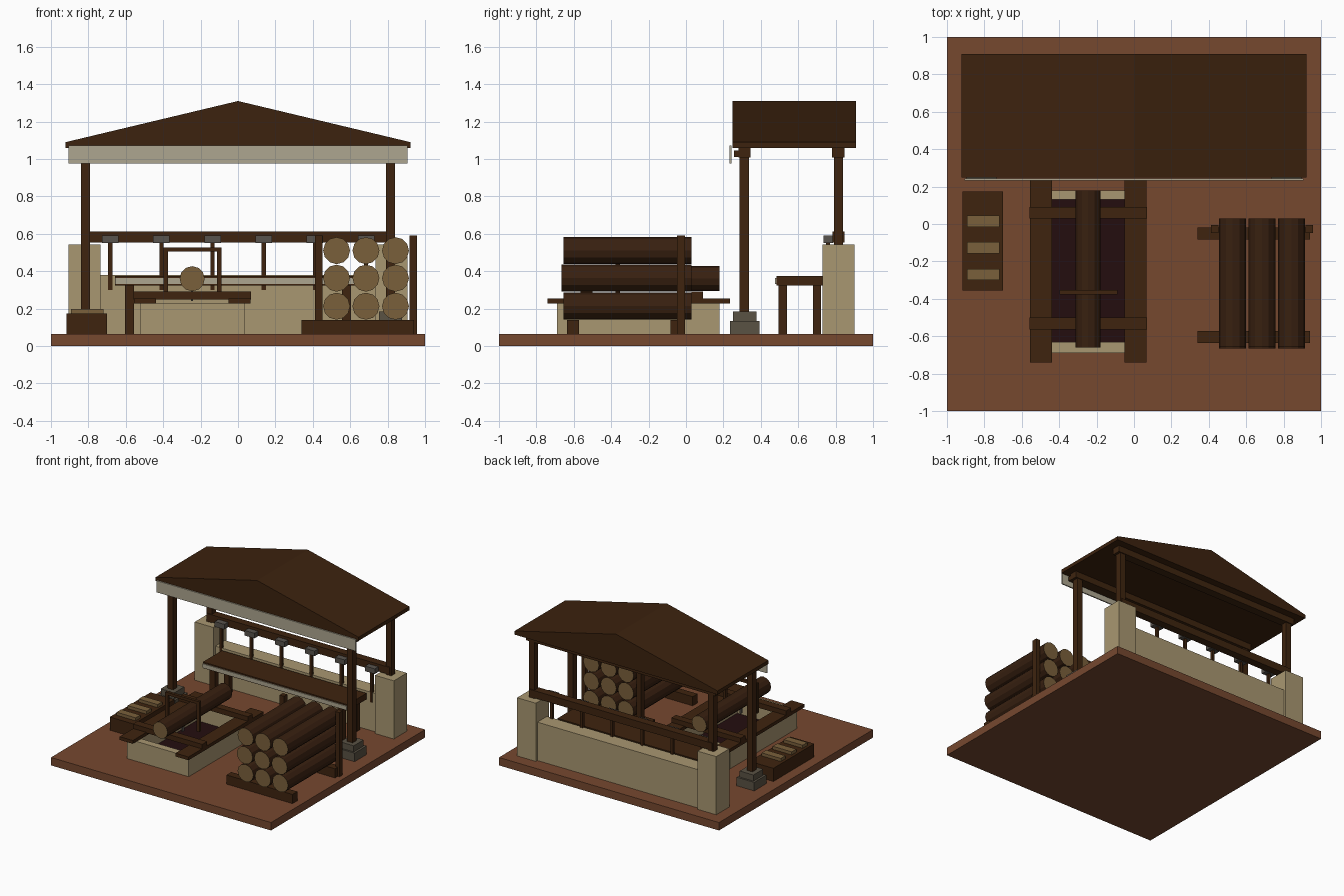
import bpy, bmesh, math

if "Cube" in bpy.data.objects:
    bpy.data.objects.remove(bpy.data.objects["Cube"])


def material(name, rgb):
    m = bpy.data.materials.new(name)
    lin = [((c / 255 + 0.055) / 1.055) ** 2.4 if c > 10 else c / 3294 for c in rgb]
    m.diffuse_color = (*lin, 1)
    m.use_nodes = True
    m.node_tree.nodes["Principled BSDF"].inputs["Base Color"].default_value = m.diffuse_color
    return m


EARTH = material("red earth", (118, 72, 47))
WOOD = material("dark timber", (62, 36, 15))
ROOF = material("roof brown", (60, 34, 14))
BARK = material("bark", (56, 32, 16))
CUT = material("cut wood", (122, 96, 59))
PLASTER = material("cream masonry", (169, 151, 113))
STONE = material("grey stone", (90, 82, 68))
PALE = material("pale trim", (174, 166, 144))
PIT = material("pit shadow", (36, 13, 15))
IRON = material("iron", (88, 83, 77))


def finish(name, bm, *mats):
    bmesh.ops.recalc_face_normals(bm, faces=bm.faces)
    me = bpy.data.meshes.new(name)
    bm.to_mesh(me)
    bm.free()
    for m in mats:
        me.materials.append(m)
    ob = bpy.data.objects.new(name, me)
    bpy.context.collection.objects.link(ob)
    return ob


def box(name, mat, x, y, z):
    """Box from (min, max) ranges on each axis."""
    bm = bmesh.new()
    bmesh.ops.create_cube(bm, size=1)
    for v in bm.verts:
        v.co = [r[0] if c < 0 else r[1] for c, r in zip(v.co, (x, y, z))]
    return finish(name, bm, mat)


def mirrored(name, mat, x, y, z):
    box(name + "_left", mat, (-x[1], -x[0]), y, z)
    box(name + "_right", mat, x, y, z)


def log(name, x, z, r, y):
    """Log lying along y with pale cut ends."""
    bm = bmesh.new()
    bmesh.ops.create_cone(bm, cap_ends=True, segments=12, radius1=r, radius2=r,
                          depth=y[1] - y[0])
    for v in bm.verts:
        a, b, c = v.co
        v.co = (x + a, (y[0] + y[1]) / 2 + c, z + b)
    bm.normal_update()
    for f in bm.faces:
        f.material_index = 1 if abs(f.normal.y) > 0.9 else 0
    return finish(name, bm, BARK, CUT)


G = 0.065  # top of the base slab
box("base", EARTH, (-1, 1), (-1, 1), (0, G))

# Saw pit: four masonry walls, dark floor, rails and cross bars
for i, x in enumerate([(-0.525, -0.465), (-0.025, 0.035)]):
    box(f"pit_side_wall_{i}", PLASTER, x, (-0.69, 0.18), (G, 0.228))
for i, y in enumerate([(-0.69, -0.63), (0.13, 0.18)]):
    box(f"pit_end_wall_{i}", PLASTER, (-0.465, -0.025), y, (G, 0.228))
box("pit_floor", PIT, (-0.465, -0.025), (-0.63, 0.13), (G, 0.08))
for i, x in enumerate([(-0.557, -0.438), (-0.05, 0.068)]):
    box(f"pit_rail_{i}", WOOD, x, (-0.74, 0.235), (0.228, 0.255))
for i, y in enumerate([(-0.565, -0.5), (0.03, 0.09)]):
    box(f"pit_cross_bar_{i}", WOOD, (-0.56, 0.07), y, (0.25, 0.292))
log("sawn_log", -0.245, 0.36, 0.067, (-0.66, 0.18))

# Frame saw standing over the log
SY = (-0.378, -0.354)
box("saw_top_bar", WOOD, (-0.397, -0.087), SY, (0.505, 0.528))
box("saw_arm_left", WOOD, (-0.397, -0.373), SY, (0.28, 0.505))
box("saw_arm_right", WOOD, (-0.111, -0.087), SY, (0.28, 0.505))
box("saw_blade", IRON, (-0.25, -0.24), SY, (0.24, 0.32))

# Low crate with cut boards
box("crate", WOOD, (-0.917, -0.7), (-0.355, 0.175), (G, 0.173))
for i, y in enumerate([-0.27, -0.127, 0.015]):
    box(f"crate_board_{i}", CUT, (-0.893, -0.72), (y - 0.03, y + 0.03), (0.173, 0.198))

# Log stack on skids with retaining stakes
for row, z in enumerate([0.213, 0.363, 0.51]):
    for col, x in enumerate([0.527, 0.684, 0.842]):
        front = -0.665 if row == 1 else -0.655
        log(f"stack_log_{row}_{col}", x, z, 0.072, (front, 0.03))
for i, y in enumerate([(-0.635, -0.572), (-0.083, -0.02)]):
    box(f"skid_{i}", WOOD, (0.34, 0.94), y, (G, 0.14))
for i, x in enumerate([(0.412, 0.452), (0.918, 0.956)]):
    box(f"stake_{i}", WOOD, x, (-0.048, -0.006), (G, 0.592))

# Shed supports: stone footings, posts, masonry piers and low back wall
mirrored("footing", STONE, (0.735, 0.895), (0.235, 0.393), (G, 0.135))
mirrored("footing_cap", STONE, (0.753, 0.877), (0.25, 0.378), (0.135, 0.185))
mirrored("front_post", WOOD, (0.79, 0.84), (0.287, 0.337), (0.185, 1.02))
mirrored("pier", PLASTER, (0.735, 0.905), (0.73, 0.9), (G, 0.543))
mirrored("back_post", WOOD, (0.79, 0.84), (0.79, 0.84), (0.543, 1.02))
box("back_wall", PLASTER, (-0.735, 0.735), (0.755, 0.88), (G, 0.38))

# Beams
box("front_beam", WOOD, (-0.86, 0.86), (0.28, 0.345), (1.008, 1.062))
box("back_beam", WOOD, (-0.86, 0.86), (0.78, 0.848), (1.008, 1.062))
box("fascia_batten", WOOD, (-0.86, 0.86), (0.256, 0.28), (1.012, 1.045))
box("fascia", PALE, (-0.906, 0.906), (0.233, 0.243), (0.977, 1.072))

# Gabled roof: profile extruded along y
bm = bmesh.new()
profile = [(-0.922, 1.06), (0.922, 1.06), (0.922, 1.09), (0, 1.31), (-0.922, 1.09)]
face = bm.faces.new([bm.verts.new((x, 0.248, z)) for x, z in profile])
ext = bmesh.ops.extrude_face_region(bm, geom=[face])
moved = [g for g in ext["geom"] if isinstance(g, bmesh.types.BMVert)]
bmesh.ops.translate(bm, verts=moved, vec=(0, 0.66, 0))
finish("roof", bm, ROOF)

# Tool rail with hanging hammers
box("tool_rail", WOOD, (-0.83, 0.83), (0.782, 0.848), (0.553, 0.613))
for i in range(6):
    x = -0.683 + i * 0.2735
    box(f"tool_head_{i}", IRON, (x - 0.044, x + 0.044), (0.735, 0.785), (0.55, 0.592))
    box(f"tool_handle_{i}", WOOD, (x - 0.011, x + 0.011), (0.749, 0.771), (0.3, 0.55))

# Workbench
box("bench_top", WOOD, (-0.657, 0.657), (0.483, 0.73), (0.325, 0.375))
box("bench_edge_strip", PALE, (-0.655, 0.655), (0.475, 0.483), (0.333, 0.364))
mirrored("bench_front_leg", WOOD, (0.556, 0.604), (0.495, 0.54), (G, 0.325))
mirrored("bench_back_leg", WOOD, (0.556, 0.604), (0.68, 0.722), (G, 0.325))
